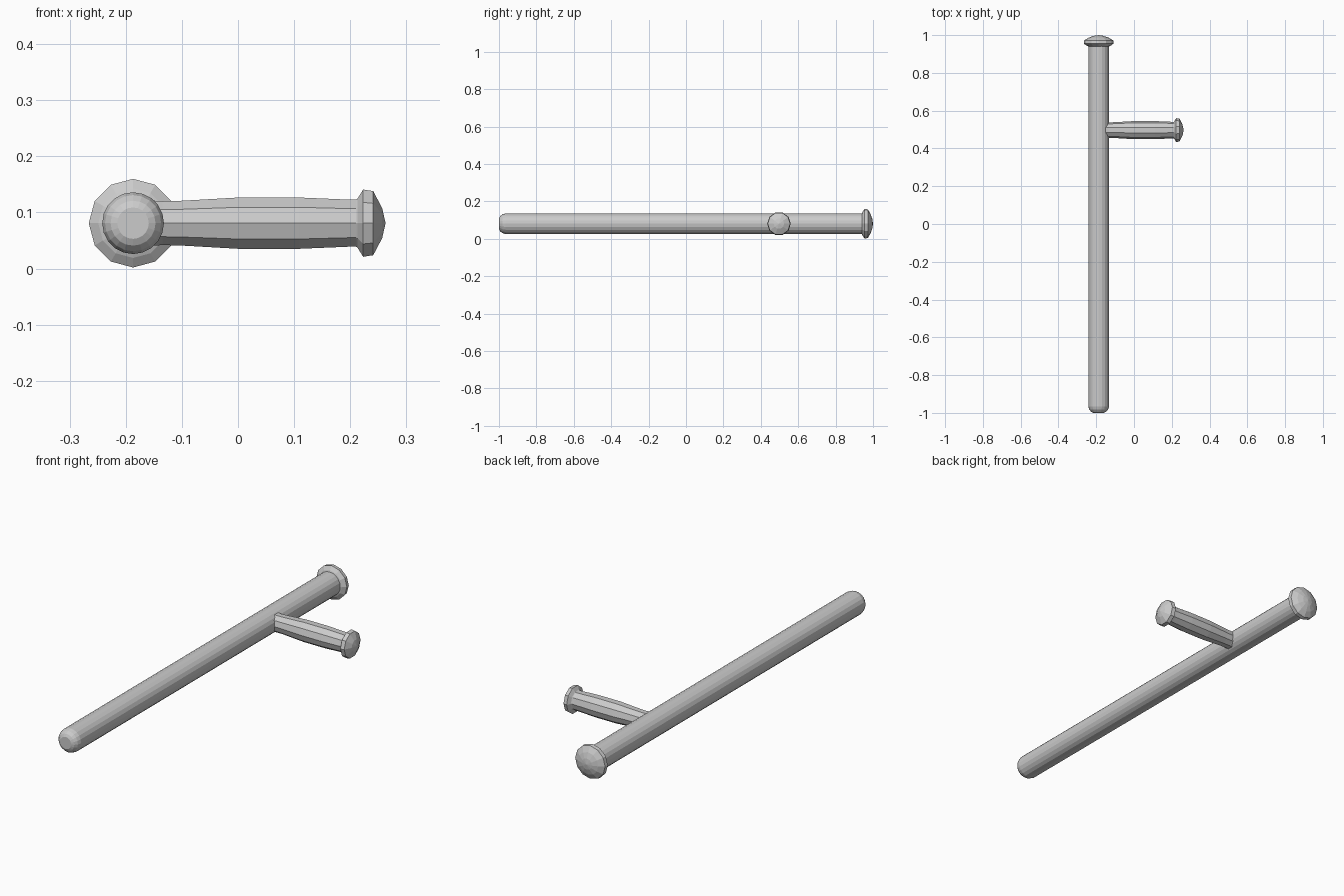
import bpy, bmesh, math
from mathutils import Vector

if "Cube" in bpy.data.objects:
    bpy.data.objects.remove(bpy.data.objects["Cube"])


def lathe(name, origin, axis, profile, sides, phase=0.0):
    """Revolve (distance, radius) points around a horizontal axis; radius 0 makes a tip."""
    axis = Vector(axis)
    up = Vector((0, 0, 1))
    side = up.cross(axis)
    bm = bmesh.new()
    rings = []
    for d, r in profile:
        centre = Vector(origin) + axis * d
        if r == 0:
            rings.append([bm.verts.new(centre)] * sides)
            continue
        ring = []
        for i in range(sides):
            a = math.tau * i / sides + phase
            ring.append(bm.verts.new(centre + side * math.cos(a) * r + up * math.sin(a) * r))
        rings.append(ring)
    for lo, hi in zip(rings, rings[1:]):
        for i in range(sides):
            j = (i + 1) % sides
            corners = list(dict.fromkeys((lo[i], lo[j], hi[j], hi[i])))
            bm.faces.new(corners)
    for ring in (rings[0], rings[-1]):
        if ring[0] is not ring[1]:
            bm.faces.new(ring)
    bmesh.ops.recalc_face_normals(bm, faces=bm.faces)
    mesh = bpy.data.meshes.new(name)
    bm.to_mesh(mesh)
    bm.free()
    obj = bpy.data.objects.new(name, mesh)
    bpy.context.collection.objects.link(obj)
    return obj


AX, AZ = -0.187, 0.081   # shaft axis
ALONG_Y, ALONG_X = (0, 1, 0), (1, 0, 0)

# Long shaft with rounded front end
lathe("shaft", (AX, 0, AZ), ALONG_Y,
      [(-1.0, 0.028), (-0.994, 0.040), (-0.982, 0.050), (-0.965, 0.055), (0.948, 0.055)], 20)

# Domed pommel at the back end of the shaft
lathe("shaft_pommel", (AX, 0, AZ), ALONG_Y,
      [(0.940, 0.054), (0.943, 0.062), (0.955, 0.079), (0.972, 0.077),
       (0.987, 0.052), (0.996, 0.026), (1.0, 0)], 12)

# Swelling side grip, ten-sided, rooted in the shaft
lathe("side_grip", (0, 0.497, AZ), ALONG_X,
      [(-0.175, 0.044), (-0.135, 0.041), (-0.10, 0.042), (0.0, 0.048),
       (0.11, 0.048), (0.20, 0.044), (0.216, 0.044)], 10)

# Domed knob on the end of the grip
lathe("grip_knob", (0, 0.497, AZ), ALONG_X,
      [(0.210, 0.044), (0.213, 0.046), (0.223, 0.063), (0.241, 0.060),
       (0.257, 0.028), (0.263, 0)], 10)
